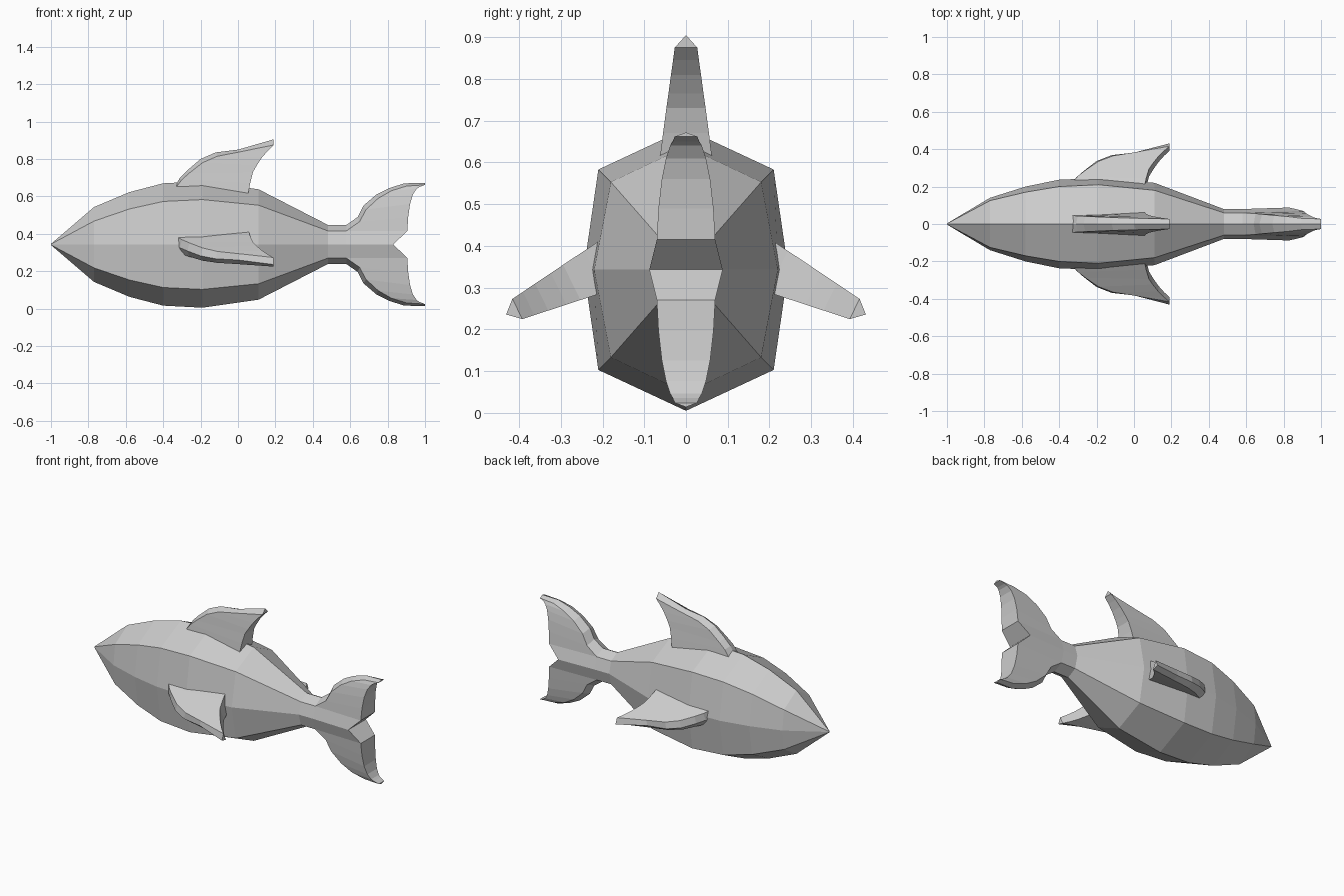
import bpy, bmesh
from math import radians
from mathutils import Matrix, Vector

if "Cube" in bpy.data.objects:
    bpy.data.objects.remove(bpy.data.objects["Cube"])

AXIS_Z = 0.343


def make_object(name, verts, faces):
    bm = bmesh.new()
    vs = [bm.verts.new(v) for v in verts]
    for f in faces:
        bm.faces.new([vs[i] for i in f])
    bmesh.ops.remove_doubles(bm, verts=bm.verts, dist=0.0005)
    bmesh.ops.recalc_face_normals(bm, faces=bm.faces)
    mesh = bpy.data.meshes.new(name)
    bm.to_mesh(mesh)
    bm.free()
    obj = bpy.data.objects.new(name, mesh)
    bpy.context.collection.objects.link(obj)
    return obj


def loft(rings):
    n = len(rings[0])
    verts = [p for r in rings for p in r]
    faces = [(k * n + i, k * n + (i + 1) % n, (k + 1) * n + (i + 1) % n, (k + 1) * n + i)
             for k in range(len(rings) - 1) for i in range(n)]
    faces.append(tuple(range(n)))
    faces.append(tuple(range((len(rings) - 1) * n, len(rings) * n)))
    return verts, faces


def fin(name, stations, matrix=Matrix()):
    # five-sided section: sharp leading edge, two shoulders, flat trailing edge
    rings = []
    for (cx, cz), (sx, sz, sw), (tx, tz, tw) in stations:
        ring = [(cx, 0, cz), (sx, sw, sz), (tx, tw, tz), (tx, -tw, tz), (sx, -sw, sz)]
        rings.append([matrix @ Vector(p) for p in ring])
    return make_object(name, *loft(rings))


def mirror(obj, axis):
    mod = obj.modifiers.new("mirror", 'MIRROR')
    mod.use_axis = [a == axis for a in "XYZ"]


# Body: x, half height, side half width, ridge half width, ridge height
body = [
    (-1.0, 0.003, 0.003, 0.002, 0.002),
    (-0.77, 0.20, 0.14, 0.125, 0.125),
    (-0.58, 0.28, 0.20, 0.17, 0.19),
    (-0.40, 0.327, 0.237, 0.20, 0.23),
    (-0.19, 0.338, 0.245, 0.21, 0.24),
    (0.11, 0.295, 0.22, 0.18, 0.21),
    (0.48, 0.105, 0.08, 0.06, 0.073),
    (0.58, 0.105, 0.08, 0.06, 0.073),
]
rings = []
for x, h, w, rw, rz in body:
    section = [(0, h), (rw, rz), (w, 0), (rw, -rz), (0, -h), (-rw, -rz), (-w, 0), (-rw, rz)]
    rings.append([(x, y, AXIS_Z + z) for y, z in section])
make_object("body", *loft(rings))

# Dorsal fin: leading edge, shoulder, trailing edge at each station
side_fin = [
    ((-0.345, 0.61), (-0.335, 0.61, 0.047), (0.05, 0.59, 0.065)),
    ((-0.34, 0.65), (-0.33, 0.65, 0.045), (0.055, 0.615, 0.062)),
    ((-0.31, 0.70), (-0.30, 0.69, 0.043), (0.065, 0.67, 0.055)),
    ((-0.27, 0.74), (-0.26, 0.725, 0.041), (0.08, 0.73, 0.047)),
    ((-0.20, 0.80), (-0.19, 0.78, 0.038), (0.10, 0.765, 0.042)),
    ((-0.12, 0.835), (-0.11, 0.815, 0.034), (0.13, 0.81, 0.036)),
    ((0.0, 0.85), (0.01, 0.838, 0.031), (0.16, 0.845, 0.031)),
    ((0.19, 0.905), (0.19, 0.875, 0.027), (0.19, 0.875, 0.027)),
]
fin("dorsal_fin", side_fin)

# Pectoral fins: the same fin swung down to the sides
swing = (Matrix.Translation((0, 0.404, 0.249)) @ Matrix.Rotation(radians(-116), 4, 'X')
         @ Matrix.Translation((0, 0, -0.875)))
mirror(fin("pectoral_fins", side_fin, swing), "Y")

# Forked tail: upper lobe mirrored downward
tail_lobe = [
    ((0.58, 0.343), (0.58, 0.343, 0.08), (0.83, 0.343, 0.088)),
    ((0.58, 0.448), (0.58, 0.416, 0.06), (0.905, 0.415, 0.07)),
    ((0.64, 0.49), (0.65, 0.465, 0.056), (0.91, 0.49, 0.066)),
    ((0.67, 0.55), (0.685, 0.53, 0.052), (0.92, 0.56, 0.058)),
    ((0.74, 0.61), (0.75, 0.59, 0.046), (0.935, 0.61, 0.048)),
    ((0.81, 0.645), (0.82, 0.63, 0.04), (0.955, 0.64, 0.038)),
    ((0.89, 0.67), (0.90, 0.655, 0.03), (0.97, 0.65, 0.032)),
    ((1.0, 0.672), (1.0, 0.662, 0.027), (1.0, 0.662, 0.027)),
]
tail = fin("tail_fin", tail_lobe, Matrix.Translation((0, 0, -AXIS_Z)))
# open the seam so both lobes join cleanly
bm = bmesh.new()
bm.from_mesh(tail.data)
seam = [f for f in bm.faces if all(abs(v.co.z) < 0.001 for v in f.verts)]
bmesh.ops.delete(bm, geom=seam, context='FACES')
bm.to_mesh(tail.data)
bm.free()
tail.location.z = AXIS_Z
mirror(tail, "Z")
